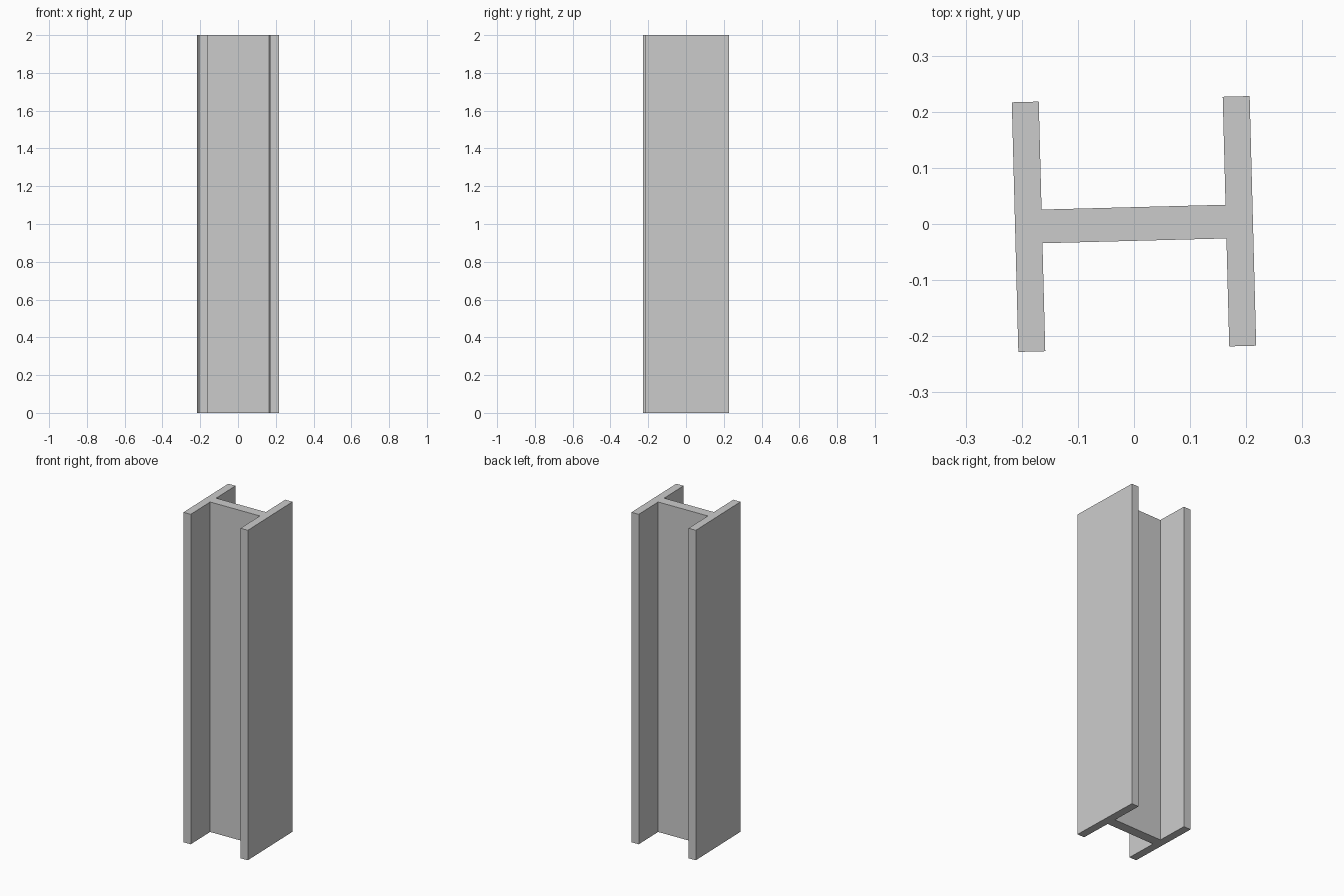
import bpy, bmesh, math
from mathutils import Matrix

if "Cube" in bpy.data.objects:
    bpy.data.objects.remove(bpy.data.objects["Cube"])

HEIGHT = 2.0
HALF_W, HALF_D = 0.212, 0.2225   # overall half width / flange half depth
FLANGE, HALF_WEB = 0.048, 0.03   # flange thickness / web half thickness
TWIST = math.radians(1.5)        # slight rotation about z

# H-shaped section: one quarter mirrored into four, counter-clockwise
inner = HALF_W - FLANGE
quarter = [(HALF_W, HALF_D), (inner, HALF_D), (inner, HALF_WEB)]
half = quarter + [(-x, y) for x, y in reversed(quarter)]
section = half + [(-x, -y) for x, y in half]

# Extrude the section into the beam
bm = bmesh.new()
face = bm.faces.new([bm.verts.new((x, y, 0)) for x, y in section])
top = bmesh.ops.extrude_face_region(bm, geom=[face], use_keep_orig=True)
bmesh.ops.translate(bm, vec=(0, 0, HEIGHT),
                    verts=[v for v in top["geom"] if isinstance(v, bmesh.types.BMVert)])
bmesh.ops.transform(bm, matrix=Matrix.Rotation(TWIST, 4, 'Z'), verts=bm.verts)
bmesh.ops.recalc_face_normals(bm, faces=bm.faces)

mesh = bpy.data.meshes.new("h_beam")
bm.to_mesh(mesh)
bm.free()
bpy.context.collection.objects.link(bpy.data.objects.new("h_beam", mesh))
